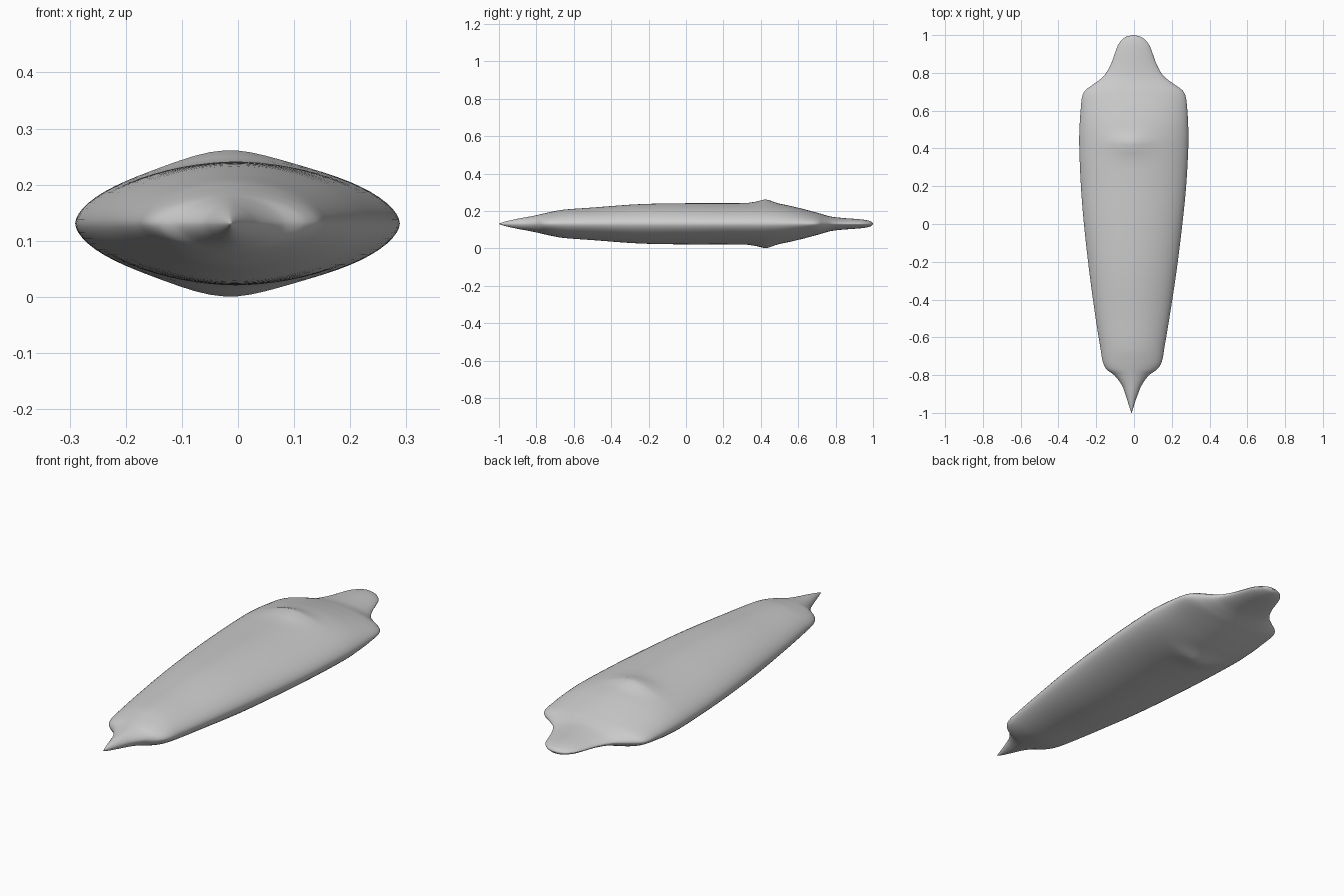
import bpy, bmesh
from math import sin, cos, pi, exp

if "Cube" in bpy.data.objects:
    bpy.data.objects.remove(bpy.data.objects["Cube"])

# Stations along the length: y, left edge x, right edge x, half thickness
STATIONS = [
    (-1.0, -0.014, -0.012, 0.001), (-0.97, -0.024, -0.003, 0.011),
    (-0.90, -0.046, 0.021, 0.027), (-0.85, -0.066, 0.043, 0.036),
    (-0.80, -0.105, 0.08, 0.046), (-0.77, -0.145, 0.122, 0.053),
    (-0.73, -0.165, 0.147, 0.062), (-0.66, -0.177, 0.16, 0.075),
    (-0.50, -0.203, 0.187, 0.087), (-0.25, -0.237, 0.225, 0.105),
    (0.0, -0.265, 0.256, 0.11), (0.20, -0.281, 0.276, 0.11),
    (0.42, -0.290, 0.288, 0.111), (0.52, -0.288, 0.287, 0.103),
    (0.62, -0.281, 0.281, 0.081), (0.68, -0.273, 0.272, 0.065),
    (0.71, -0.255, 0.254, 0.057), (0.74, -0.215, 0.212, 0.048),
    (0.78, -0.163, 0.160, 0.038), (0.84, -0.125, 0.122, 0.031),
    (0.91, -0.099, 0.096, 0.026), (0.95, -0.083, 0.079, 0.022),
    (0.98, -0.059, 0.053, 0.016), (0.993, -0.037, 0.030, 0.010),
    (1.0, -0.006, 0.0, 0.001),
]
MID_Z, SIDES, STEPS = 0.131, 64, 5


def smooth_stations():
    """Cubic interpolation with y-aware slopes between stations."""
    n, out = len(STATIONS), []

    def slope(i, k):
        a, b = STATIONS[max(i - 1, 0)], STATIONS[min(i + 1, n - 1)]
        return (b[k] - a[k]) / (b[0] - a[0])
    for i in range(n - 1):
        a, b = STATIONS[i], STATIONS[i + 1]
        d = b[0] - a[0]
        for s in range(STEPS):
            t = s / STEPS
            row = [a[0] + d * t]
            for k in (1, 2, 3):
                row.append((2*t**3 - 3*t*t + 1) * a[k] + (t**3 - 2*t*t + t) * d * slope(i, k)
                           + (3*t*t - 2*t**3) * b[k] + (t**3 - t*t) * d * slope(i + 1, k))
            out.append(row)
    out.append(list(STATIONS[-1]))
    return out


def spow(v, p):
    return abs(v) ** p * (1 if v >= 0 else -1)


# Flattened body: lofted lens-shaped sections with a soft hump on both faces
bm = bmesh.new()
rings = []
for y, left, right, h in smooth_stations():
    cx, w = (left + right) / 2, (right - left) / 2
    ring = []
    for j in range(SIDES):
        a = 2 * pi * j / SIDES
        x = cx + w * spow(cos(a), 1.08)
        lens = spow(sin(a), 1.15)
        hump = 0.020 * exp(-((y - 0.425) / 0.05) ** 2 - ((x + 0.025) / 0.11) ** 2)
        ring.append(bm.verts.new((x, y, MID_Z + lens * (h + hump))))
    rings.append(ring)
for r, s in zip(rings, rings[1:]):
    for j in range(SIDES):
        k = (j + 1) % SIDES
        bm.faces.new((r[j], r[k], s[k], s[j]))
bm.faces.new(rings[0])
bm.faces.new(rings[-1])
bmesh.ops.recalc_face_normals(bm, faces=bm.faces)
for f in bm.faces:
    f.smooth = True
mesh = bpy.data.meshes.new("body")
bm.to_mesh(mesh)
bm.free()
body = bpy.data.objects.new("body", mesh)
bpy.context.collection.objects.link(body)
